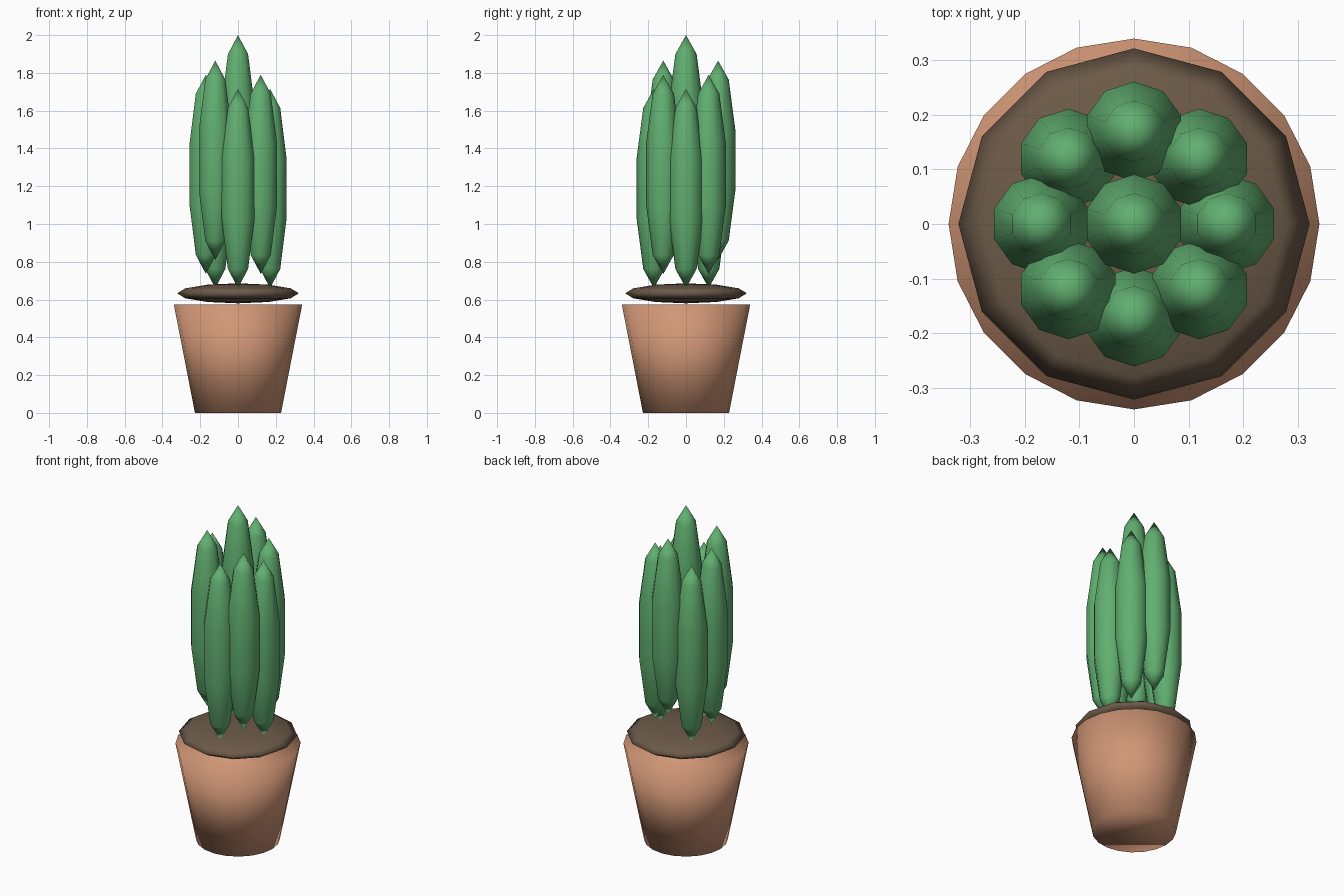
import bpy, bmesh, math

if "Cube" in bpy.data.objects:
    bpy.data.objects.remove(bpy.data.objects["Cube"])


def material(name, rgb):
    m = bpy.data.materials.new(name)
    lin = [((c / 255 + 0.055) / 1.055) ** 2.4 for c in rgb]
    m.diffuse_color = (*lin, 1)
    m.use_nodes = True
    m.node_tree.nodes["Principled BSDF"].inputs["Base Color"].default_value = m.diffuse_color
    return m


GREEN = material("cactus green", (97, 175, 112))
CLAY = material("terracotta", (208, 150, 117))
SOIL = material("soil brown", (108, 90, 72))


def lathe(name, profile, sides, loc, mat):
    """Revolve (radius, z) points; zero radius makes a pole, open ends get caps."""
    bm = bmesh.new()
    rings = []
    for r, z in profile:
        if r < 1e-6:
            rings.append([bm.verts.new((0, 0, z))])
        else:
            rings.append([bm.verts.new((r * math.cos(a), r * math.sin(a), z))
                          for a in (math.pi / 2 + math.tau * i / sides for i in range(sides))])
    for lo, hi in zip(rings, rings[1:]):
        for i in range(sides):
            j = (i + 1) % sides
            if len(lo) == 1:
                bm.faces.new((lo[0], hi[j], hi[i]))
            elif len(hi) == 1:
                bm.faces.new((lo[i], lo[j], hi[0]))
            else:
                bm.faces.new((lo[i], lo[j], hi[j], hi[i]))
    for ring in (rings[0], rings[-1]):
        if len(ring) > 1:
            bm.faces.new(ring)
    bmesh.ops.recalc_face_normals(bm, faces=bm.faces)
    for f in bm.faces:
        f.smooth = True
    me = bpy.data.meshes.new(name)
    bm.to_mesh(me)
    bm.free()
    me.materials.append(mat)
    ob = bpy.data.objects.new(name, me)
    ob.location = loc
    bpy.context.collection.objects.link(ob)
    return ob


def ellipsoid(radius, half_height, bands):
    angles = [math.pi * k / bands for k in range(bands + 1)]
    return [(radius * math.sin(a), -half_height * math.cos(a)) for a in angles]


# Pot: tapered and closed
lathe("pot", [(0.228, 0), (0.34, 0.575)], 20, (0, 0, 0), CLAY)

# Soil: flattened ball just above the pot
lathe("soil", ellipsoid(0.322, 0.053, 6), 12, (0, 0, 0.633), SOIL)

# Cactus stems: one in the middle, eight around it in three repeating heights
HALF = 0.527
stem = ellipsoid(0.0957, HALF, 5)
lathe("middle_stem", stem, 10, (0, 0, 2.0 - HALF), GREEN)
for i in range(8):
    a = math.tau * i / 8
    tip = 1.715 + 0.075 * (i % 3)
    lathe(f"outer_stem_{i + 1}", stem, 10,
          (0.17 * math.cos(a), 0.17 * math.sin(a), tip - HALF), GREEN)
